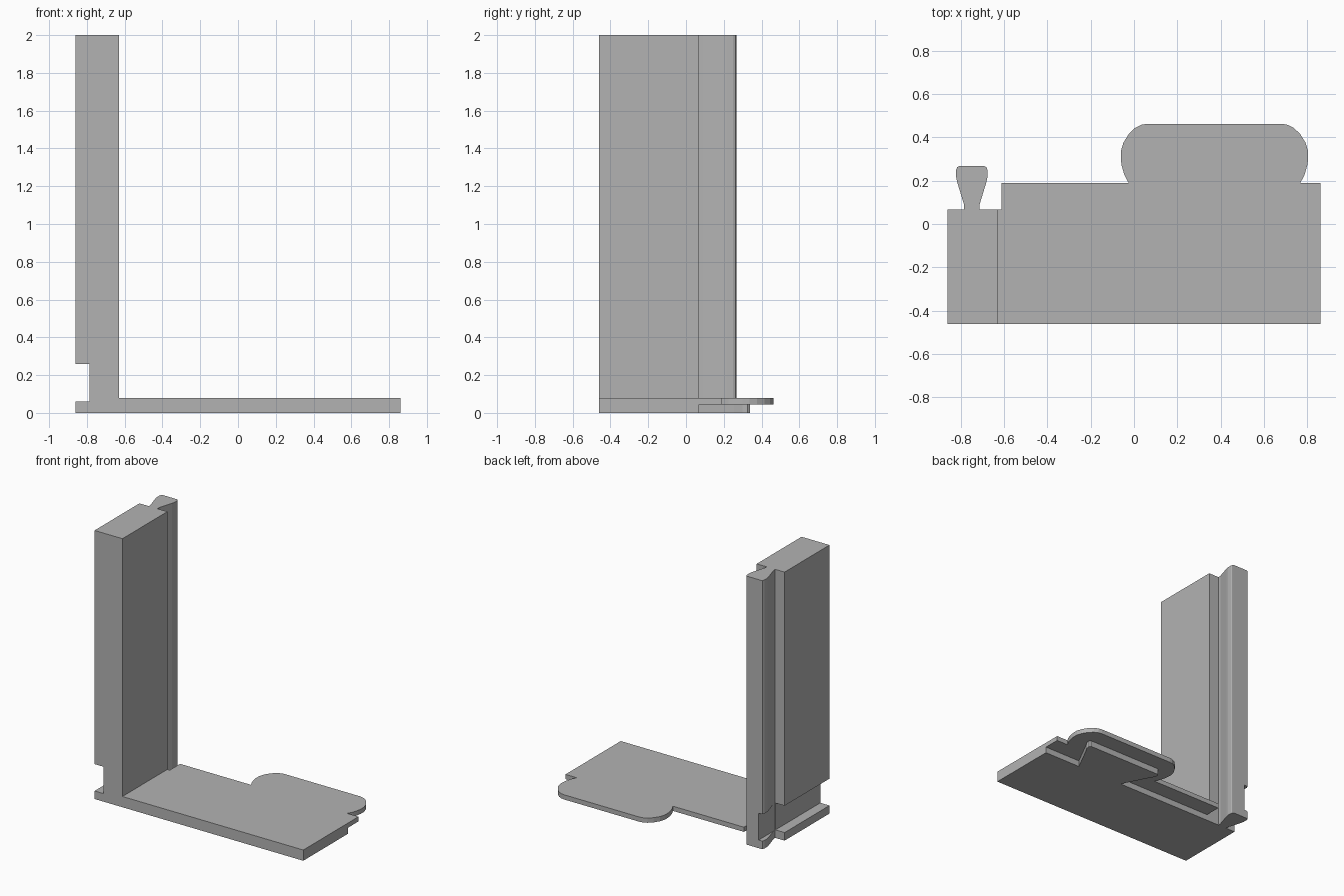
import bpy
import bmesh

cube = bpy.data.objects.get("Cube")
if cube:
    bpy.data.objects.remove(cube, do_unlink=True)

# One plain grey material
grey = bpy.data.materials.new("plain_grey")
grey.use_nodes = True
color = (0.45, 0.45, 0.45, 1)
grey.diffuse_color = color
grey.node_tree.nodes["Principled BSDF"].inputs["Base Color"].default_value = color

FRONT, SHOULDER, LEDGE = -0.46, 0.068, 0.19
LEFT, RIGHT, INNER = -0.86, 0.86, -0.63


def prism(name, outline, bottom, top):
    """Extrude a plan outline between two heights."""
    bm = bmesh.new()
    face = bm.faces.new([bm.verts.new((x, y, bottom)) for x, y in outline])
    extruded = bmesh.ops.extrude_face_region(bm, geom=[face])["geom"]
    verts = [v for v in extruded if isinstance(v, bmesh.types.BMVert)]
    bmesh.ops.translate(bm, verts=verts, vec=(0, 0, top - bottom))
    bmesh.ops.recalc_face_normals(bm, faces=bm.faces)
    mesh = bpy.data.meshes.new(name)
    bm.to_mesh(mesh)
    bm.free()
    mesh.materials.append(grey)
    obj = bpy.data.objects.new(name, mesh)
    bpy.context.collection.objects.link(obj)
    return obj


def tab(center, half):
    """Mirror half a tab outline, ordered from the right neck to the left."""
    right = [(center + w, y) for w, y in half]
    left = [(center - w, y) for w, y in reversed(half)]
    return right + left


def combine(target, other, operation):
    """Apply a boolean and drop the helper."""
    mod = target.modifiers.new(operation.lower(), 'BOOLEAN')
    mod.operation = operation
    mod.solver = 'EXACT'
    mod.object = other
    other.hide_render = True
    bpy.context.view_layer.objects.active = target
    bpy.ops.object.modifier_apply(modifier=mod.name)
    bpy.data.objects.remove(other, do_unlink=True)


# Upright wall with its flared connecting rail
rail = tab(-0.748, [(0.035, SHOULDER), (0.036, 0.09), (0.068, 0.195), (0.072, 0.215),
                    (0.072, 0.25), (0.067, 0.262), (0.058, 0.267)])
wall_outline = [(LEFT, FRONT), (INNER, FRONT), (INNER + 0.02, FRONT)][:2]
wall = prism("upright_wall", wall_outline + [(INNER, SHOULDER)] + rail
             + [(LEFT, SHOULDER)], 0, 2)

# Slot along the outer foot of the wall
slot = prism("slot_cutter", [(-1, -1), (-0.785, -1), (-0.785, 1), (-1, 1)], 0.06, 0.26)
combine(wall, slot, 'DIFFERENCE')

# Lower plate layer with a flared tab
ROOT = -0.7
lower_tab = tab(0.37, [(0.19, SHOULDER), (0.285, 0.254), (0.312, 0.3),
                       (0.315, 0.325), (0.305, 0.338)])
lower = prism("lower_plate", [(ROOT, FRONT), (RIGHT, FRONT), (RIGHT, SHOULDER)]
              + lower_tab + [(ROOT, SHOULDER)], 0, 0.045)

# Upper plate layer with a wider rounded tab
upper_tab = tab(0.371, [(0.396, LEDGE), (0.415, 0.225), (0.428, 0.27), (0.432, 0.3),
                        (0.432, 0.335), (0.42, 0.375), (0.395, 0.415),
                        (0.365, 0.444), (0.335, 0.458), (0.31, 0.462)])
STEP = -0.61
upper = prism("upper_plate", [(ROOT, FRONT), (RIGHT, FRONT), (RIGHT, LEDGE)]
              + upper_tab + [(STEP, LEDGE), (STEP, SHOULDER), (ROOT, SHOULDER)],
              0.045, 0.08)

# Join everything into one solid bracket
combine(lower, upper, 'UNION')
combine(wall, lower, 'UNION')
wall.name = "corner_bracket"
